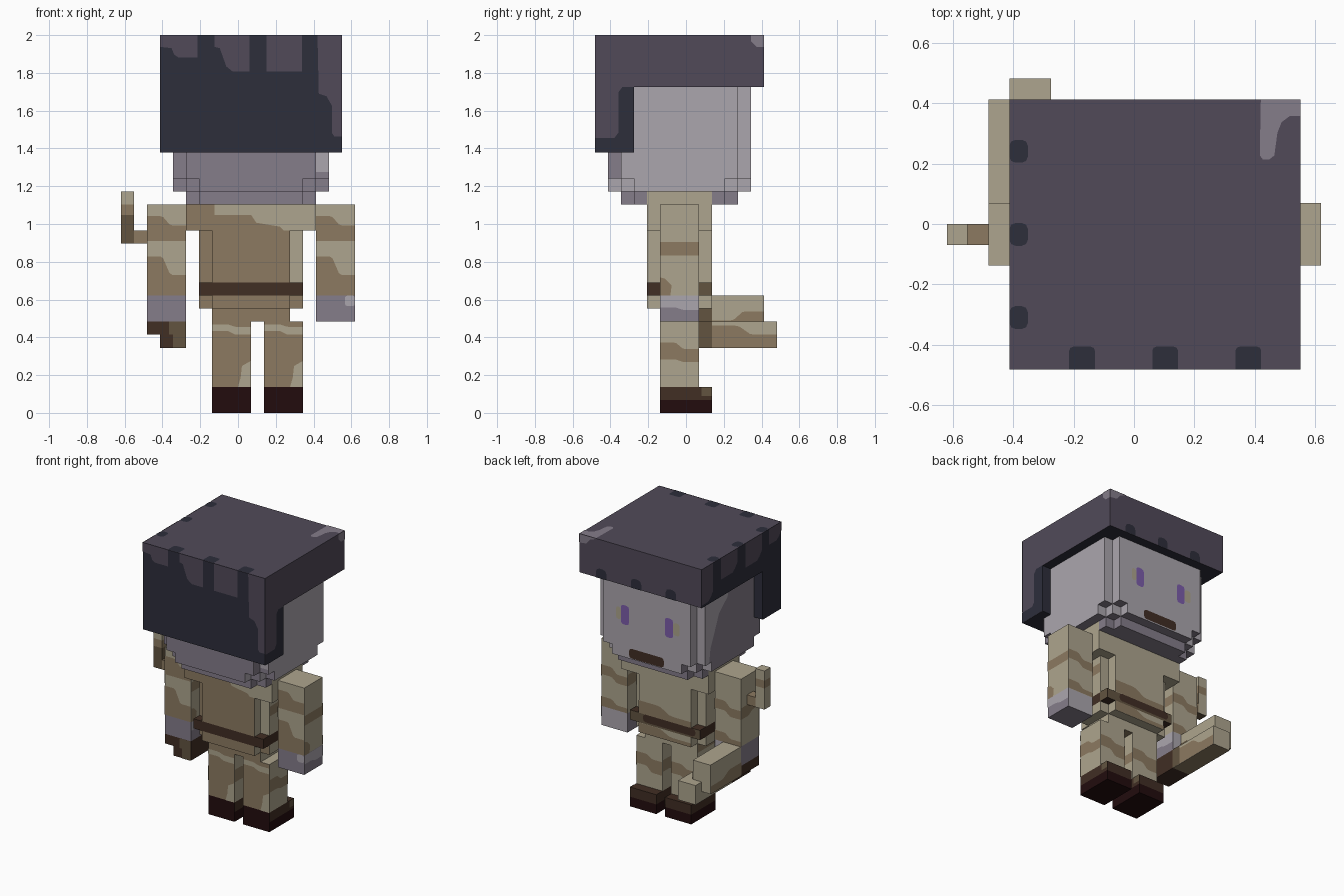
import bpy, bmesh, math
from mathutils import Vector

cube = bpy.data.objects.get("Cube")
if cube:
    bpy.data.objects.remove(cube, do_unlink=True)

U = 2 / 29                       # one block
ORIGIN = Vector((9, 7, 0))       # block coordinates of the centre of the base
SIDES = {'-x': (-1, 0, 0), '+x': (1, 0, 0), '-y': (0, -1, 0),
         '+y': (0, 1, 0), '-z': (0, 0, -1), '+z': (0, 0, 1)}


def material(name, rgb):
    col = [(c / 255 / 12.92) if c < 11 else ((c / 255 + 0.055) / 1.055) ** 2.4 for c in rgb] + [1]
    m = bpy.data.materials.new(name)
    m.use_nodes = True
    m.diffuse_color = col
    m.node_tree.nodes["Principled BSDF"].inputs["Base Color"].default_value = col
    return m


MATS = {n: material(n, c) for n, c in {
    'hair': (81, 74, 89), 'navy': (45, 46, 59), 'mauve': (133, 125, 138),
    'light_grey': (171, 166, 174), 'tan': (174, 165, 142), 'brown': (140, 122, 97),
    'dark_brown': (98, 84, 64), 'umber': (65, 46, 36), 'black_brown': (34, 12, 13),
    'violet': (124, 93, 170)}.items()}


def finish(name, bm, names):
    me = bpy.data.meshes.new(name)
    bm.to_mesh(me)
    bm.free()
    for n in names:
        me.materials.append(MATS[n])
    ob = bpy.data.objects.new(name, me)
    bpy.context.scene.collection.objects.link(ob)
    return ob


def blocks(name, boxes, base, **by_side):
    """Boxes (x0,x1,y0,y1,z0,z1) in blocks; faces coloured by direction."""
    colours = {s: by_side.get({'-': 'n', '+': 'p'}[s[0]] + s[1], base) for s in SIDES}
    names = sorted(set(colours.values()))
    bm = bmesh.new()
    for x0, x1, y0, y1, z0, z1 in boxes:
        vs = bmesh.ops.create_cube(bm, size=1)['verts']
        for v in vs:
            v.co = (Vector((x1 if v.co.x > 0 else x0, y1 if v.co.y > 0 else y0,
                            z1 if v.co.z > 0 else z0)) - ORIGIN) * U
    bm.normal_update()
    for f in bm.faces:
        s = max(SIDES, key=lambda k: f.normal.dot(Vector(SIDES[k])))
        f.material_index = names.index(colours[s])
    return finish(name, bm, names)


def patch(name, side, plane, colour, pts, lift=0.003):
    """Painted shape laid on a face; pts are the two in-plane block coordinates."""
    n = Vector(SIDES[side])
    axis = 'xyz'.index(side[1])
    bm = bmesh.new()
    vs = []
    for p in pts:
        c = list(p)
        c.insert(axis, plane)
        vs.append(bm.verts.new((Vector(c) - ORIGIN) * U + n * lift))
    f = bm.faces.new(vs)
    f.normal_update()
    if f.normal.dot(n) < 0:
        f.normal_flip()
    bmesh.ops.triangulate(bm, faces=bm.faces[:])
    return finish(name, bm, [colour])


def rect(a0, a1, b0, b1):
    return [(a0, b0), (a1, b0), (a1, b1), (a0, b1)]


def rounded(a0, a1, b0, b1, r=0.3):
    return [(x + sx * r * math.cos(t), y + sy * r * math.sin(t))
            for x, y, sx, sy, ts in ((a1 - r, b1 - r, 1, 1, (0, .8, 1.57)),
                                     (a0 + r, b1 - r, -1, 1, (1.57, .8, 0)),
                                     (a0 + r, b0 + r, -1, -1, (0, .8, 1.57)),
                                     (a1 - r, b0 + r, 1, -1, (1.57, .8, 0)))
            for t in ts]


def band(name, side, plane, colour, a0, a1, left, right):
    """Camouflage stripe whose (low, high) heights step from left to right."""
    ts = [0, .35, .42, .5, .58, .65, 1]
    ss = [0, 0, .1, .5, .9, 1, 1]
    edge = [[(a0 + (a1 - a0) * t, left[k] + (right[k] - left[k]) * s)
             for t, s in zip(ts, ss)] for k in (0, 1)]
    return patch(name, side, plane, colour, edge[0] + edge[1][::-1])


# Head: stepped box with cut corners
blocks('head', [(4, 16, 2, 11, 18, 25), (4, 16, 3, 10, 17, 18), (5, 15, 1, 12, 18, 25),
                (6, 14, 1, 12, 17, 18), (5, 15, 2, 11, 17, 18)],
       'light_grey', ny='mauve', nz='mauve', nx='mauve')
blocks('chin', [(5, 15, 3, 4, 16, 17), (5, 15, 9, 10, 16, 17),
                (6, 14, 2, 4, 16, 17), (6, 14, 9, 11, 16, 17)], 'mauve')
patch('head_corner_shade', '+x', 15, 'mauve', rect(1, 2, 18, 25))
patch('head_edge_light', '-y', 2, 'light_grey', rect(15, 16, 18.5, 25))
patch('cheek_light', '-x', 4, 'light_grey',
      [(11, 18), (11, 25), (7, 25), (7.4, 23.8), (8.8, 22.6), (9.5, 21), (10.2, 19.5), (10.4, 18)])
patch('cheek_corner_light', '-x', 5, 'light_grey', rect(11, 12, 18, 25))

# Face
for name, x0, x1, t0, t1 in (('left', 12, 12.95, 12.95, 13.5), ('right', 6.95, 7.9, 6.2, 6.95)):
    patch(name + '_eye', '+y', 12, 'violet', rounded(x0, x1, 20.4, 22.4))
    patch(name + '_eye_corner', '+y', 12, 'tan', rounded(t0, t1, 20.8, 22.1, .25))
patch('mouth', '+y', 12, 'umber', rounded(8, 12, 17.1, 18.1))

# Hair: cap and hanging panel
blocks('hair_cap', [(3, 17, 0, 13, 25, 29)], 'hair', ny='navy', nx='navy', nz='navy')
blocks('hair_panel', [(3, 17, 0, 3, 20, 25)], 'navy', px='hair')
patch('hair_panel_shade', '+x', 17, 'navy', [(3, 25), (3, 20), (0, 20), (0, 21.1), (1.5, 21.1),
                                             (1.8, 21.5), (1.8, 24.6), (2.1, 25)])
FRINGE = [[(3, 29), (5.9, 29), (5.9, 27.3), (4.4, 27.3), (4.1, 27.5), (3.9, 28), (3, 28.1)],
          [(7.2, 29), (9.9, 29), (9.9, 26.2), (8.6, 26.2), (8.1, 26.6), (7.6, 28), (7.2, 28.1)],
          [(11.2, 29), (13.9, 29), (13.9, 26.2), (11.2, 26.2)],
          [(15.1, 29), (17, 29), (17, 21.2), (16.4, 21.2), (16.2, 21.5), (16.2, 23.6),
           (15.8, 24.3), (15.2, 24.5)]]
for k, pts in enumerate(FRINGE):
    patch(f'fringe_{k}', '-y', 0, 'hair', pts)
for k, (y0, y1, z) in enumerate(((0, 2, 27.4), (3.2, 5.9, 26.5), (7.2, 9.9, 26.8), (11.2, 13, 25.3))):
    patch(f'side_fringe_{k}', '-x', 3, 'hair',
          [(y0, 29), (y1, 29), (y1, z), (y0 + .8, z), (y0 + .4, z + .3), (y0, z + .8)])
for k, c in enumerate((6.5, 10.5, 14.5)):
    patch(f'top_notch_{k}', '+z', 29, 'navy', rounded(c - .62, c + .62, 0, 1.1, .2)[:6]
          + [(c - .62, 0), (c + .62, 0)])
    patch(f'brow_notch_{k}', '+y', 13, 'navy', rounded(c - .6, c + .6, 25, 26, .4)[:6]
          + [(c - .6, 25), (c + .6, 25)])
    patch(f'edge_notch_{k}', '+z', 29, 'navy', rounded(3, 3.9, c - 4.55, c - 3.45, .3))
patch('hair_shine_top', '+z', 29, 'mauve',
      [(15.1, 13), (17, 13), (17, 12.2), (16.5, 12.2), (16.1, 11.9), (15.9, 11.4),
       (15.75, 10.3), (15.5, 10.1), (15.2, 10.1), (15.05, 10.3)])
patch('hair_shine_side', '+x', 17, 'mauve', [(12, 29), (13, 29), (13, 28.1), (12.4, 28.1), (12, 28.5)])
patch('hair_shine_back', '+y', 13, 'mauve', [(15, 29), (17, 29), (17, 28.1), (16.2, 28.2), (15.8, 28.7)])

# Torso
blocks('shoulders', [(5, 15, 4, 9, 14, 17)], 'tan')
patch('shoulder_camo', '-y', 4, 'brown', [(5, 14), (5, 16), (7.2, 16), (7.2, 15.2), (10, 15.2),
                                          (10.4, 14.6), (12.2, 14.3), (12.5, 14)])
blocks('shirt', [(7, 13, 4, 9, 10, 14)], 'tan', ny='brown')
blocks('shirt_sides', [(6, 14, 5, 8, 10, 14)], 'tan')
patch('shirt_side_camo', '-y', 5, 'brown', rect(6, 7, 10, 14))
band('shirt_back_camo', '+y', 9, 'brown', 7, 13, (10, 10.6), (10, 11.3))
band('shirt_left_camo', '+x', 14, 'brown', 5, 8, (12, 13), (12.2, 13.2))
blocks('belt', [(6, 14, 4, 9, 9, 10)], 'umber', py='dark_brown')
patch('belt_back_shade', '+y', 9, 'umber', rounded(6.5, 12.5, 9.2, 10, .3))
patch('belt_end', '+x', 14, 'dark_brown', rect(8, 9, 9, 10))
blocks('hem', [(7, 13, 4, 9, 8, 9), (6, 14, 5, 8, 8, 9)], 'tan', ny='brown')
band('hem_back_camo', '+y', 9, 'brown', 7, 13, (8, 8.4), (8, 9))
blocks('hips', [(7, 13, 5, 8, 7, 8)], 'brown', py='tan', px='tan')

# Legs and shoes
for name, x in (('right', 7), ('left', 11)):
    blocks(name + '_leg', [(x, x + 3, 5, 8, 2, 7)], 'tan', ny='brown')
    band(name + '_knee_light', '-y', 5, 'tan', x, x + 3, (6.3, 6.8), (6.0, 6.6))
    patch(name + '_shin_light', '-y', 5, 'tan',
          [(x + 3, 2), (x + 2, 2), (x + 2.2, 2.7), (x + 2.3, 3.6), (x + 3, 4)])
    band(name + '_leg_camo_outer', '+x', x + 3, 'brown', 5, 8, (4.1, 5.4), (3.9, 4.9))
    band(name + '_leg_camo_inner', '-x', x, 'brown', 5, 8, (3.5, 5), (4, 5.2))
    band(name + '_leg_camo_back', '+y', 8, 'brown', x, x + 3, (3.6, 5), (4.2, 5.4))
    blocks(name + '_sole', [(x, x + 3, 5, 9, 0, 1)], 'black_brown')
    blocks(name + '_shoe', [(x, x + 3, 5, 9, 1, 2)], 'umber', ny='black_brown')
    patch(name + '_toe_light', '+x', x + 3, 'dark_brown', rect(8.2, 9, 1.3, 2))

# Arms and hands
for name, x in (('right', 2), ('left', 15)):
    blocks(name + '_sleeve', [(x, x + 3, 5, 8, 9, 16)], 'tan')
    band(name + '_sleeve_camo_upper', '-y', 5, 'brown', x, x + 3, (13.2, 15.1), (13.2, 14.4))
    band(name + '_sleeve_camo_lower', '-y', 5, 'brown', x, x + 3, (9, 12), (9, 10.6))
    band(name + '_sleeve_camo_left', '+x', x + 3, 'brown', 5, 8, (12.1, 13.1), (12.1, 13.1))
    patch(name + '_sleeve_patch', '+x', x + 3, 'brown', [(5, 9), (5.8, 9), (5.9, 9.8), (5.4, 10.3), (5, 10.4)])
    band(name + '_sleeve_camo_right', '-x', x, 'brown', 5, 8, (12.2, 13.3), (11.8, 13))
    band(name + '_sleeve_camo_back', '+y', 8, 'brown', x, x + 3, (11.8, 12.7), (12.3, 13.3))
    band(name + '_cuff_camo_back', '+y', 8, 'brown', x, x + 3, (9, 9.5), (9, 10))
    blocks(name + '_hand', [(x, x + 3, 5, 8, 7, 9)], 'mauve', py='light_grey')
    band(name + '_hand_light', '+x', x + 3, 'light_grey', 5, 8, (8.1, 9), (7.9, 9))
patch('left_hand_glint', '-y', 5, 'light_grey', rounded(17.2, 18, 8.2, 9, .2))

# Held tool reaching toward the face side
blocks('tool_grip', [(2, 5, 5, 8, 6, 7)], 'umber')
patch('grip_light', '-y', 5, 'dark_brown', rect(3.7, 5, 6, 7))
blocks('tool_butt', [(3, 5, 5, 8, 5, 6)], 'umber')
patch('butt_light', '-y', 5, 'dark_brown', rect(4, 5, 5, 6))
blocks('tool_barrel', [(3, 5, 8, 14, 5, 7)], 'tan', nz='brown')
band('barrel_camo', '+x', 5, 'brown', 9, 14, (5, 6.7), (5, 6))
patch('barrel_root', '+x', 5, 'dark_brown', rect(8, 9, 5, 7))
blocks('tool_rail', [(2, 4, 8, 13, 6, 9)], 'tan', nz='brown')
band('rail_camo_left', '+x', 4, 'brown', 9, 13, (7, 7.1), (7, 7.8))
band('rail_camo_right', '-x', 2, 'brown', 8, 13, (6, 7.4), (6, 6.8))
patch('rail_root', '+x', 4, 'dark_brown', rect(8, 9, 7, 8))

# Hook on the right arm
blocks('hook_stem', [(1, 2, 6, 7, 13, 14)], 'brown')
blocks('hook_bar_low', [(0, 1, 6, 7, 13, 15.2)], 'tan', ny='dark_brown', nz='dark_brown', px='dark_brown')
blocks('hook_bar_mid', [(0, 1, 6, 7, 15.2, 16)], 'brown')
blocks('hook_bar_tip', [(0, 1, 6, 7, 16, 17)], 'tan')
